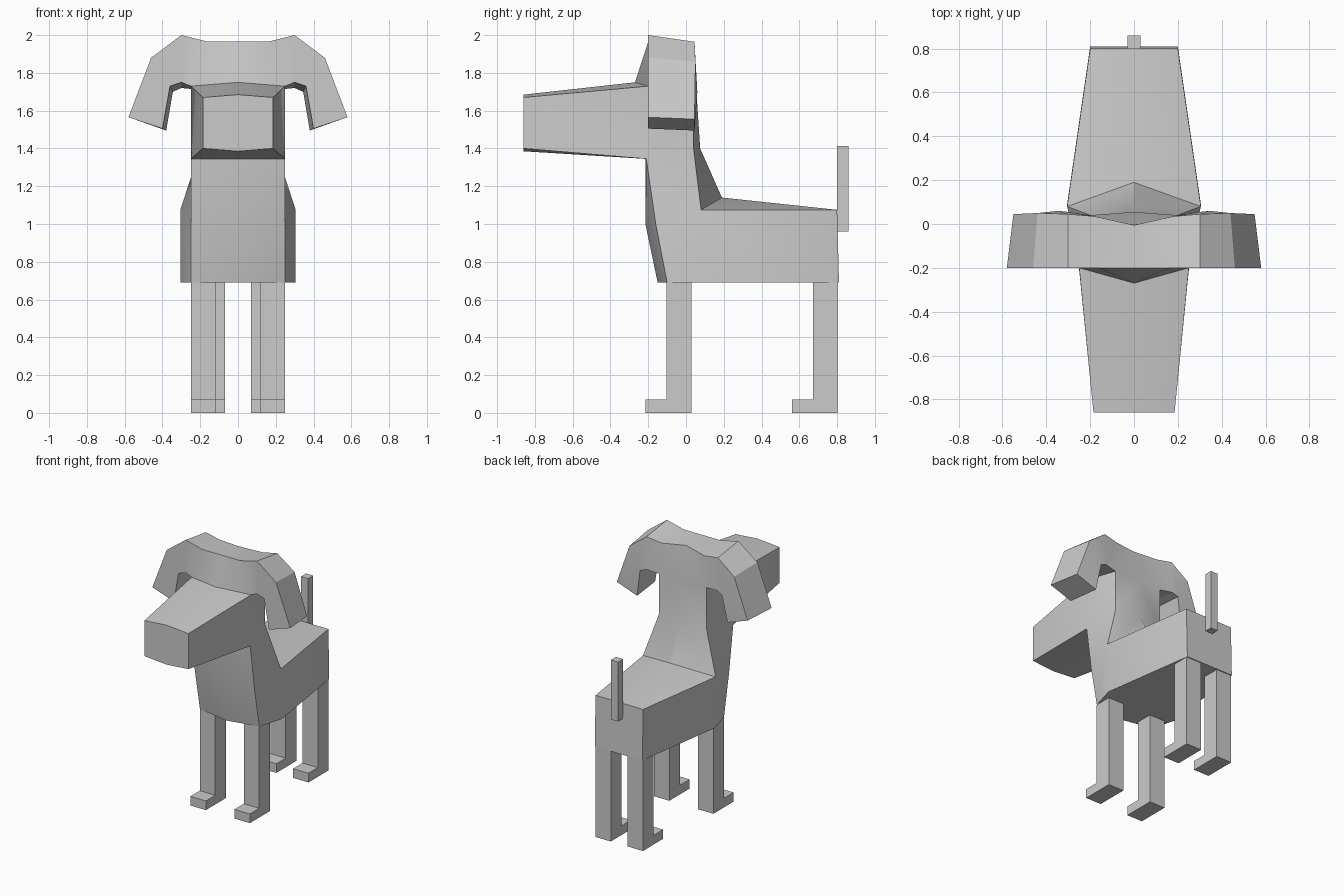
import bpy, bmesh, math

if "Cube" in bpy.data.objects:
    bpy.data.objects.remove(bpy.data.objects["Cube"])


def finish(name, bm, smooth=False):
    me = bpy.data.meshes.new(name)
    bm.to_mesh(me)
    bm.free()
    ob = bpy.data.objects.new(name, me)
    bpy.context.collection.objects.link(ob)
    if smooth:
        bpy.ops.object.select_all(action='DESELECT')
        ob.select_set(True)
        bpy.context.view_layer.objects.active = ob
        bpy.ops.object.shade_smooth_by_angle(angle=math.radians(30))
    return ob


def loft(bm, sections, closed=False, cap_start=False, cap_end=False):
    """Skin a row of sections that share the same point count."""
    rows = [[bm.verts.new(p) for p in s] for s in sections]
    n = len(rows[0])
    for a, b in zip(rows, rows[1:]):
        for i in range(n if closed else n - 1):
            j = (i + 1) % n
            bm.faces.new((a[i], a[j], b[j], b[i]))
    if cap_start:
        bm.faces.new(rows[0])
    if cap_end:
        bm.faces.new(rows[-1])


# Right-half sections: belly centre, belly side, back side, back centre
rump = [(0, .81, .69), (.2, .81, .69), (.2, .8, 1.075), (0, .8, 1.075)]
shoulder = [(0, .1, .69), (.305, .09, .69), (.305, .08, 1.075), (0, .19, 1.14)]
chest_low = [(0, -.15, .69), (.25, -.1, .69)] + shoulder[2:]
chest = [(0, -.215, 1.0), (.25, -.16, 1.0)] + shoulder[2:]
throat = [(0, -.215, 1.345), (.25, -.21, 1.345), (.2, .04, 1.4), (0, .075, 1.4)]
crown = [(0, -.27, 1.75), (.25, -.2, 1.73), (.2, .04, 1.71), (0, .055, 1.7)]
muzzle_base = throat[:2] + [crown[1], crown[0]]
muzzle_tip = [(0, -.86, 1.385), (.185, -.86, 1.4),
              (.185, -.86, 1.67), (0, -.86, 1.685)]

# Ear band sections: front bottom, front top, back top, back bottom
ears = [
    [crown[0], (0, -.2, 1.965), (0, -.005, 1.96), crown[3]],
    [crown[1], (.16, -.2, 1.965), (.18, .035, 1.945), crown[2]],
    [(.3, -.2, 1.75), (.3, -.2, 2.0), (.3, .045, 1.965), (.3, .055, 1.72)],
    [(.36, -.2, 1.73), (.46, -.2, 1.88), (.44, .05, 1.86), (.345, .06, 1.7)],
    [(.4, -.2, 1.505), (.58, -.2, 1.565), (.55, .045, 1.555), (.38, .045, 1.495)],
]

# Body, neck, head and ears as one welded, mirrored skin
bm = bmesh.new()
loft(bm, [rump, shoulder, chest_low, chest, throat], cap_start=True)
loft(bm, [throat[1:], crown[1:]])
loft(bm, [muzzle_base, muzzle_tip], cap_end=True)
loft(bm, ears[:2])
loft(bm, ears[1:], closed=True, cap_end=True)
bmesh.ops.remove_doubles(bm, verts=bm.verts, dist=1e-4)
bmesh.ops.mirror(bm, geom=bm.verts[:] + bm.edges[:] + bm.faces[:],
                 axis='X', merge_dist=1e-4)
bmesh.ops.remove_doubles(bm, verts=bm.verts, dist=1e-4)
bmesh.ops.recalc_face_normals(bm, faces=bm.faces)
finish("body_and_head", bm, smooth=True)


# Legs with feet: L-shaped side profile given thickness across x
def leg(name, x0, x1, back):
    front = back - .13
    toe = back - .242
    prof = [(back, 0), (back, .69), (front, .69), (front, .07), (toe, .07), (toe, 0)]
    b = bmesh.new()
    loft(b, [[(x, y, z) for y, z in prof] for x in (x0, x1)],
         closed=True, cap_start=True, cap_end=True)
    bmesh.ops.recalc_face_normals(b, faces=b.faces)
    finish(name, b)


for side, s in (("left", -1), ("right", 1)):
    leg("front_leg_" + side, s * .12, s * .25, .028)
    leg("back_leg_" + side, s * .07, s * .2, .803)

# Tail
bm = bmesh.new()
loft(bm, [[(-.03, .8, z), (.03, .8, z), (.03, .86, z), (-.03, .86, z)]
          for z in (.96, 1.412)], closed=True, cap_start=True, cap_end=True)
bmesh.ops.recalc_face_normals(bm, faces=bm.faces)
finish("tail", bm)
